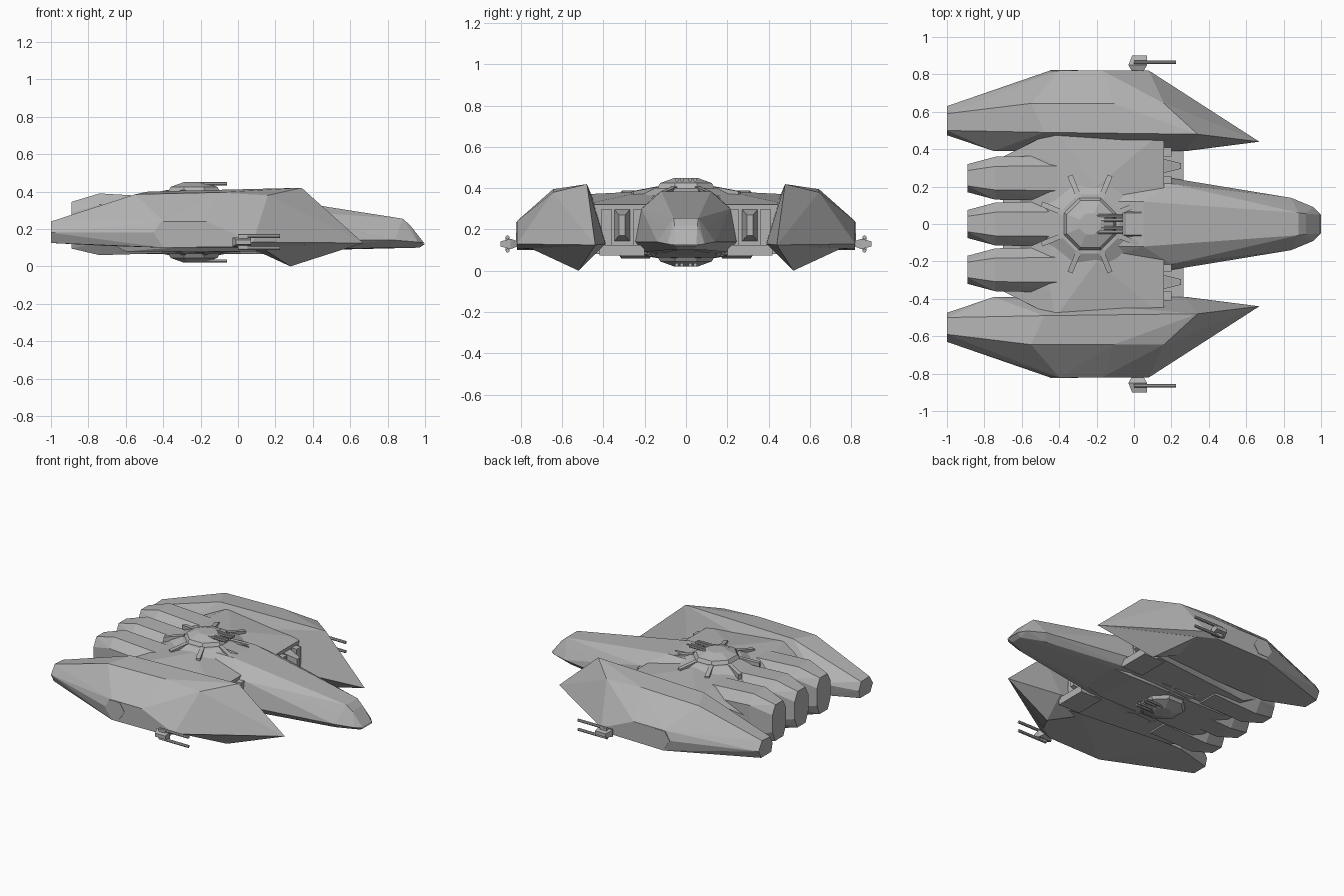
import bpy, bmesh, math
from mathutils import Vector

cube = bpy.data.objects.get("Cube")
if cube:
    bpy.data.objects.remove(cube, do_unlink=True)

grey = bpy.data.materials.new("hull grey")
grey.use_nodes = True
grey.diffuse_color = (0.45, 0.45, 0.45, 1)
grey.node_tree.nodes["Principled BSDF"].inputs["Base Color"].default_value = (0.45, 0.45, 0.45, 1)
MID = 0.235  # height of the plane between the upper and lower turrets


def finish(name, bm):
    bmesh.ops.recalc_face_normals(bm, faces=bm.faces)
    mesh = bpy.data.meshes.new(name)
    bm.to_mesh(mesh)
    bm.free()
    mesh.materials.append(grey)
    ob = bpy.data.objects.new(name, mesh)
    bpy.context.collection.objects.link(ob)
    return ob


def hull(name, points):
    """Faceted solid wrapped around a few corner points."""
    bm = bmesh.new()
    for p in points:
        bm.verts.new(p)
    res = bmesh.ops.convex_hull(bm, input=bm.verts[:])
    loose = {g for g in res["geom_interior"] + res["geom_unused"] if isinstance(g, bmesh.types.BMVert)}
    bmesh.ops.delete(bm, geom=list(loose), context="VERTS")
    bmesh.ops.dissolve_limit(bm, angle_limit=0.02, verts=bm.verts[:], edges=bm.edges[:])
    return finish(name, bm)


def sided(points, s):
    return [(x, y * s, z) for x, y, z in points]


def sym(points):
    return sided(points, 1) + sided(points, -1)


def flip(points, lower):
    return [(x, y, 2 * MID - z if lower else z) for x, y, z in points]


def ring(cx, cy, r, z, n, turn=0.5):
    return [(cx + r * math.cos((i + turn) * math.tau / n), cy + r * math.sin((i + turn) * math.tau / n), z)
            for i in range(n)]


def barrel(name, start, length, r):
    bm = bmesh.new()
    bmesh.ops.create_cone(bm, cap_ends=True, segments=8, radius1=r, radius2=r, depth=length)
    for v in bm.verts:
        v.co = Vector(start) + Vector((v.co.z + length / 2, v.co.y, v.co.x))
    return finish(name, bm)


# Central fuselage: upper shell, lower shell and belly keel
hull("fuselage_upper", sym([
    (-0.3, 0.12, 0.385), (0.05, 0.12, 0.385), (-0.3, 0.24, 0.3), (0.2, 0.215, 0.3), (0.2, 0.245, 0.14),
    (-0.3, 0.25, 0.14), (0.88, 0.06, 0.255), (0.86, 0.1, 0.2), (0.92, 0.055, 0.22), (0.84, 0.14, 0.14),
    (0.96, 0.09, 0.13), (0.995, 0.05, 0.125)]))
hull("fuselage_lower", sym([
    (-0.3, 0.25, 0.14), (0.2, 0.245, 0.14), (0.84, 0.14, 0.14), (0.96, 0.09, 0.13), (1, 0.05, 0.12),
    (0.97, 0.04, 0.1), (0.82, 0.1, 0.1), (0.2, 0.2, 0.09), (-0.3, 0.2, 0.07)]))
hull("belly_keel", sym([
    (-0.6, 0.16, 0.065), (0.14, 0.16, 0.065), (-0.7, 0.2, 0.1), (0.4, 0.12, 0.1), (-0.5, 0.2, 0.15), (0.2, 0.2, 0.15)]))

# Middle deck joining the fuselage to the side pods
hull("middle_deck", sym([
    (-0.45, 0.35, 0.365), (-0.42, 0.5, 0.37), (0.16, 0.5, 0.32), (0.16, 0.2, 0.32), (-0.2, 0.2, 0.385),
    (-0.7, 0.36, 0.25), (-0.7, 0.36, 0.13), (-0.6, 0.36, 0.08), (0.16, 0.44, 0.08), (0.16, 0.5, 0.14)]))

# Rear engine nacelles
for i, name in enumerate(("right_engine", "centre_engine", "left_engine")):
    c = (i - 1) * 0.245
    section = []
    for x, w, top, low in ((-0.89, 0.075, 0.345, 0.095), (-0.74, 0.115, 0.39, 0.06), (-0.4, 0.12, 0.37, 0.07)):
        for s in (-1, 1):
            section += [(x, c + s * w * 0.55, top), (x, c + s * w, top - 0.06),
                        (x, c + s * w, low + 0.07), (x, c + s * w * 0.6, low)]
    hull(name, section)

for s, side in ((1, "left"), (-1, "right")):
    # Big faceted side pod
    hull(side + "_pod", sided([
        (-1, 0.49, 0.125), (-1, 0.6, 0.125), (-1, 0.63, 0.18), (-1, 0.59, 0.24), (-1, 0.5, 0.235), (-1, 0.475, 0.18),
        (-0.45, 0.82, 0.18), (-0.4, 0.82, 0.24), (-0.17, 0.82, 0.24), (-0.4, 0.82, 0.1), (0.0, 0.82, 0.105),
        (0.08, 0.82, 0.13), (-0.55, 0.645, 0.385), (-0.48, 0.49, 0.4), (-0.11, 0.645, 0.395), (0.16, 0.645, 0.38),
        (0.16, 0.49, 0.405), (0.34, 0.48, 0.42), (0.67, 0.44, 0.125), (0.27, 0.39, 0.13), (-0.75, 0.39, 0.2),
        (-0.72, 0.4, 0.11), (0.1, 0.42, 0.1)], s))
    # Downward fin under the pod nose
    hull(side + "_pod_fin", sided([
        (0.28, 0.52, 0.0), (0.67, 0.44, 0.125), (0.08, 0.8, 0.13), (0.02, 0.5, 0.12), (0.28, 0.39, 0.13)], s))
    # Hexagonal hatch on the pod flank
    hull(side + "_flank_hatch", sided([
        (-0.375 + 0.075 * math.cos(k * math.pi / 3), y, 0.18 + 0.066 * math.sin(k * math.pi / 3))
        for k in range(6) for y in (0.815, 0.823)], s))
    # Intake: frame posts, sill and a pointed core
    for name, y0, y1, z0, z1, x1 in (("inner_post", 0.2, 0.255, 0.11, 0.3, 0.2), ("outer_post", 0.36, 0.41, 0.11, 0.3, 0.2),
                                     ("sill", 0.2, 0.42, 0.075, 0.125, 0.265)):
        hull(side + "_intake_" + name, sided([
            (x, y, z) for x in (0.1, x1) for y in (y0, y1) for z in (z0, z1)], s))
    hull(side + "_intake_core", sided(
        [(0.15, y, z) for y in (0.27, 0.35) for z in (0.14, 0.3)] +
        [(0.25, y, z) for y in (0.295, 0.325) for z in (0.17, 0.27)], s))
    # Flank gun turret with two barrels
    hull(side + "_flank_turret", sided([
        (x, y, z) for x0, x1, y, d in ((-0.01, 0.05, 0.815, 0.012), (-0.03, 0.07, 0.85, 0.025), (-0.01, 0.07, 0.9, 0.012))
        for x in (x0, x1) for z in (0.13 - d, 0.13 + d)], s))
    for z in (0.098, 0.162):
        barrel(side + "_flank_barrel", (0.0, 0.865 * s, z), 0.225, 0.01)
    hull(side + "_flank_gun_mount", sided([
        (x, y, z) for x in (0.0, 0.05) for y in (0.855, 0.875) for z in (0.095, 0.165)], s))

# Upper and lower turrets on eight-sided platforms
for lower in (False, True):
    tag = "lower" if lower else "upper"
    c = -0.235
    hull(tag + "_platform", flip(ring(c, 0, 0.25, 0.365, 8) + ring(c, 0, 0.17, 0.402, 8), lower))
    hull(tag + "_turret", flip(
        ring(c, 0, 0.155, 0.395, 8) + ring(c, 0, 0.135, 0.425, 8) + ring(c, 0, 0.06, 0.45, 8), lower))
    # Raised braces around the platform rim
    for k in range(8):
        a = Vector((math.cos((k + 0.5) * math.tau / 8), math.sin((k + 0.5) * math.tau / 8), 0))
        b = Vector((-a.y, a.x, 0))
        corners = [a * r + b * w + Vector((c, 0, z)) for r, z in ((0.15, 0.408), (0.28, 0.385), (0.28, 0.35), (0.15, 0.36))
                   for w in (-0.014, 0.014)]
        hull(tag + "_brace", flip([tuple(p) for p in corners], lower))
    for y in (-0.045, -0.02, 0.02, 0.045):
        z = 0.441
        barrel(tag + "_barrel", (-0.27, y, 2 * MID - z if lower else z), 0.21, 0.009)
    # Vents ahead of the turret
    for s in (1, -1):
        hull(tag + "_vent", flip([
            (x, y * s, z) for x, z in ((-0.08, 0.4), (0.04, 0.39)) for y in (0.06, 0.085) for z in (z, 0.35)], lower))
